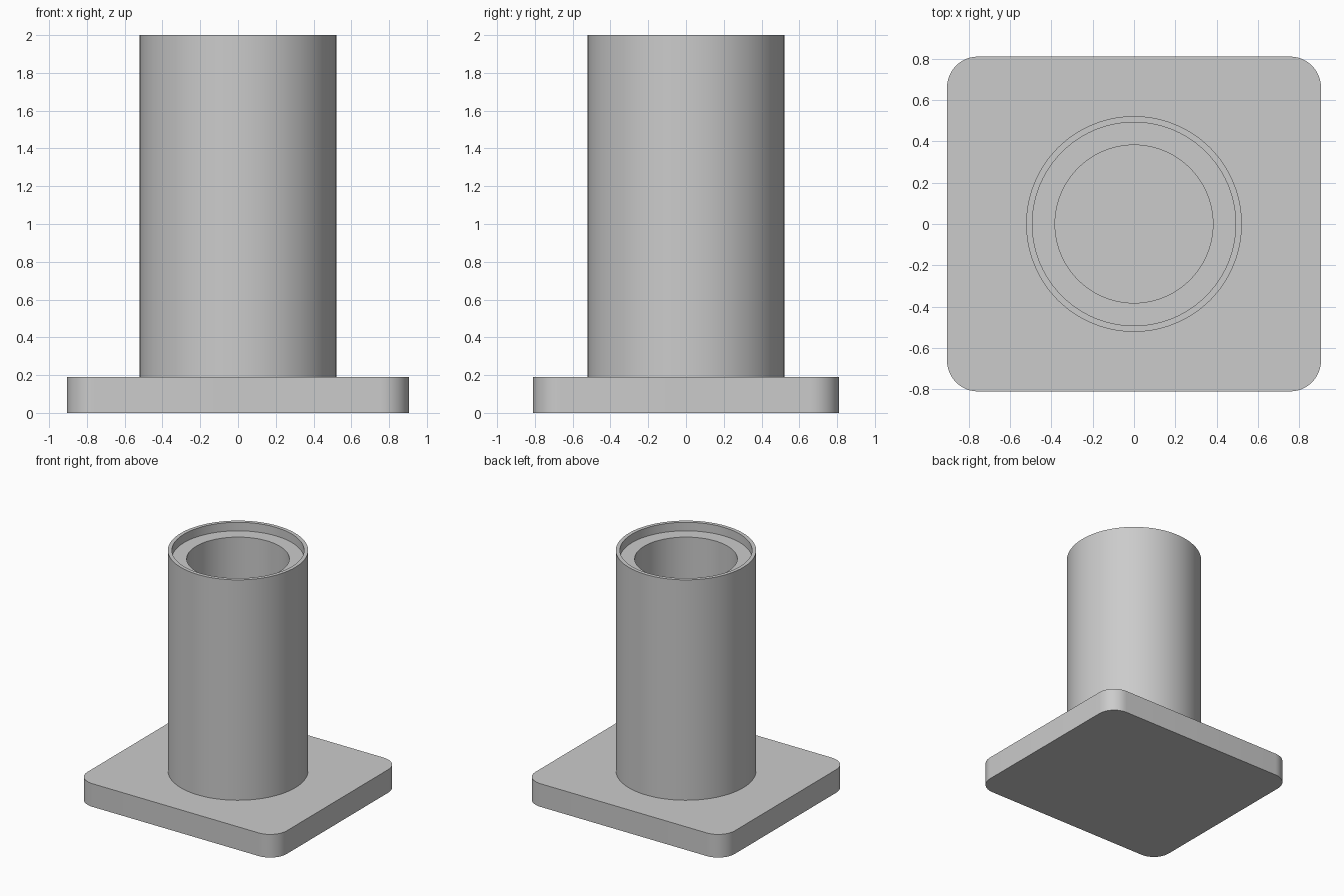
import bpy, bmesh, math

cube = bpy.data.objects.get("Cube")
if cube:
    bpy.data.objects.remove(cube, do_unlink=True)

HALF_X, HALF_Y, PLATE_TOP, CORNER = 0.905, 0.81, 0.19, 0.15
SEGMENTS = 96

grey = bpy.data.materials.new("plain_grey")
grey.use_nodes = True
colour = (0.6, 0.6, 0.6, 1)
grey.diffuse_color = colour
grey.node_tree.nodes["Principled BSDF"].inputs["Base Color"].default_value = colour


def finish(bm, name):
    bmesh.ops.recalc_face_normals(bm, faces=bm.faces)
    mesh = bpy.data.meshes.new(name)
    bm.to_mesh(mesh)
    bm.free()
    mesh.materials.append(grey)
    obj = bpy.data.objects.new(name, mesh)
    bpy.context.collection.objects.link(obj)
    bpy.ops.object.select_all(action="DESELECT")
    obj.select_set(True)
    bpy.context.view_layer.objects.active = obj
    bpy.ops.object.shade_smooth_by_angle(angle=math.radians(30))
    return obj


# Base plate: box with rounded upright corners
bm = bmesh.new()
bmesh.ops.create_cube(bm, size=1)
for v in bm.verts:
    v.co = (v.co.x * 2 * HALF_X, v.co.y * 2 * HALF_Y, (v.co.z + 0.5) * PLATE_TOP)
uprights = [e for e in bm.edges if abs(e.verts[0].co.z - e.verts[1].co.z) > 0.1]
bmesh.ops.bevel(bm, geom=uprights, offset=CORNER, segments=12, profile=0.5, affect="EDGES")
finish(bm, "base_plate")

# Tube: lathed wall with a stepped recess at the mouth, standing on the plate
profile = [(0.522, PLATE_TOP), (0.522, 2), (0.492, 2), (0.492, 1.93),
           (0.382, 1.93), (0.382, PLATE_TOP)]
bm = bmesh.new()
verts = [bm.verts.new((r, 0, z)) for r, z in profile]
edges = [bm.edges.new(pair) for pair in zip(verts, verts[1:])]
bmesh.ops.spin(bm, geom=verts + edges, cent=(0, 0, 0), axis=(0, 0, 1),
               angle=math.tau, steps=SEGMENTS, use_duplicate=False)
bmesh.ops.remove_doubles(bm, verts=bm.verts, dist=0.0001)
finish(bm, "tube")
